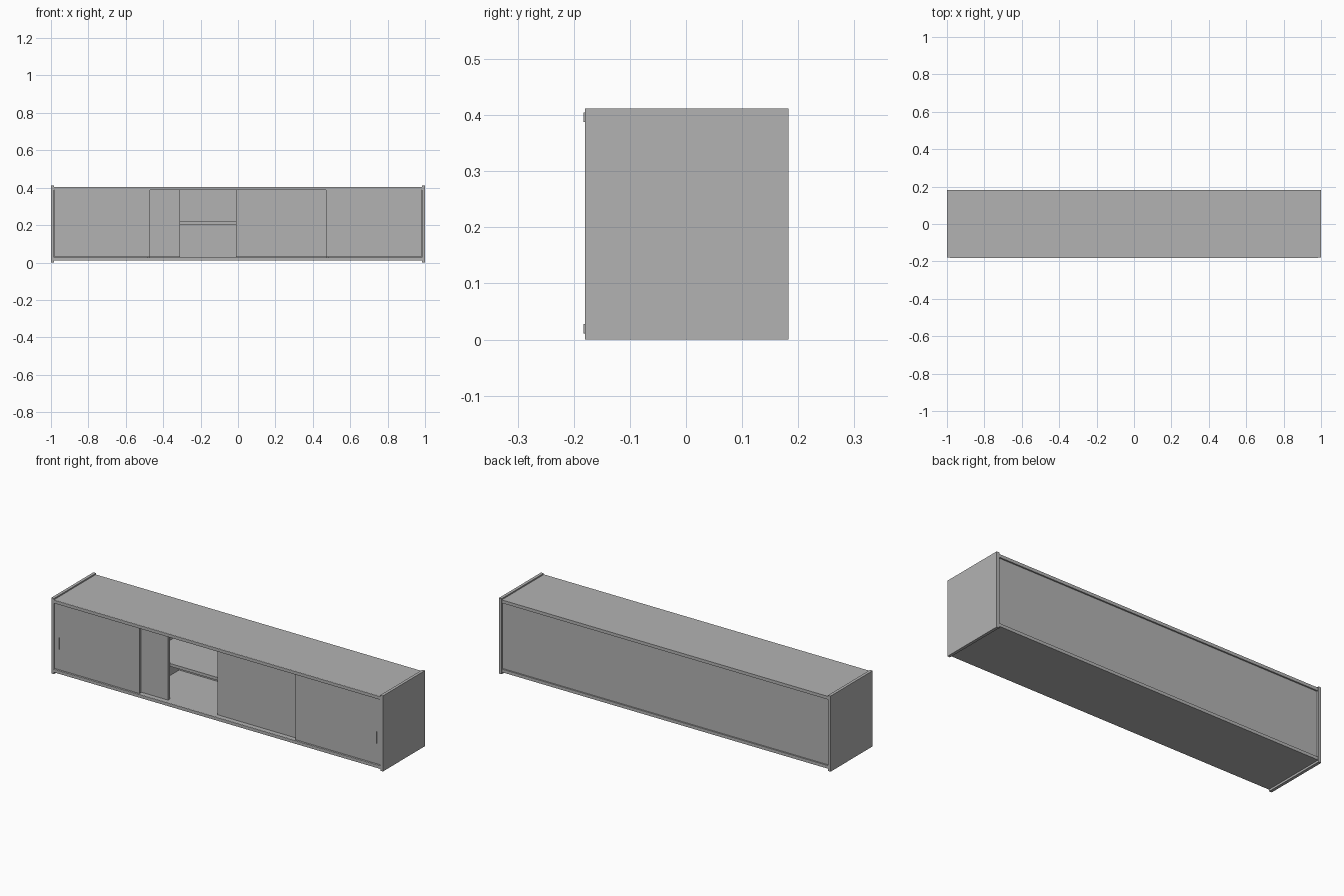
import bpy

cube = bpy.data.objects.get("Cube")
if cube:
    bpy.data.objects.remove(cube, do_unlink=True)

grey = bpy.data.materials.new("plain_grey")
grey.use_nodes = True
colour = (0.45, 0.45, 0.45, 1)
grey.diffuse_color = colour
grey.node_tree.nodes["Principled BSDF"].inputs["Base Color"].default_value = colour


def box(name, x, y, z, bevel=0):
    """Box from (min, max) ranges on each axis."""
    bpy.ops.mesh.primitive_cube_add(size=1, location=[sum(r) / 2 for r in (x, y, z)])
    ob = bpy.context.object
    ob.name = name
    ob.scale = [r[1] - r[0] for r in (x, y, z)]
    bpy.ops.object.transform_apply(location=False, rotation=False, scale=True)
    ob.data.materials.append(grey)
    if bevel:
        mod = ob.modifiers.new("soft_edge", "BEVEL")
        mod.width = bevel
        mod.segments = 2
    return ob


FRONT, BACK = -0.18, 0.183
INNER = 0.984
LOW, HIGH = 0.028, 0.388

# Carcass: ends, top, bottom and a slightly recessed back
for side, s in (("left", 1), ("right", -1)):
    box(f"{side}_end_panel", sorted((s * INNER, s)), (FRONT, BACK), (0, 0.412))
for name, z in (("bottom", (0.011, LOW)), ("top", (HIGH, 0.405))):
    box(f"{name}_panel", (-INNER, INNER), (FRONT, BACK - 0.002), z)
    box(f"{name}_front_trim", (-INNER, INNER), (FRONT - 0.003, FRONT), z, 0.001)
box("back_panel", (-INNER, INNER), (BACK - 0.018, BACK - 0.01), (LOW, HIGH))

# Interior: two dividers and the shelves between them
for side, s in (("left", 1), ("right", -1)):
    box(f"{side}_divider", sorted((s * 0.47, s * 0.486)), (-0.135, 0.165), (LOW, HIGH))
box("middle_shelf", (-0.47, 0.47), (-0.135, 0.165), (0.204, 0.22))

# Sliding doors on a front and a rear track, with slim pulls
doors = (
    ("right_outer_door", -0.982, -0.47, 0, -0.957),
    ("right_inner_door", -0.82, -0.31, 1, None),
    ("left_inner_door", -0.012, 0.5, 1, 0.015),
    ("left_outer_door", 0.47, 0.982, 0, 0.957),
)
for name, x0, x1, track, pull in doors:
    y = FRONT + 0.004 + track * 0.018
    box(name, (x0, x1), (y, y + 0.014), (LOW + 0.002, HIGH))
    if pull is not None:
        box(f"{name}_pull", (pull - 0.003, pull + 0.003), (y - 0.002, y), (0.14, 0.205))
